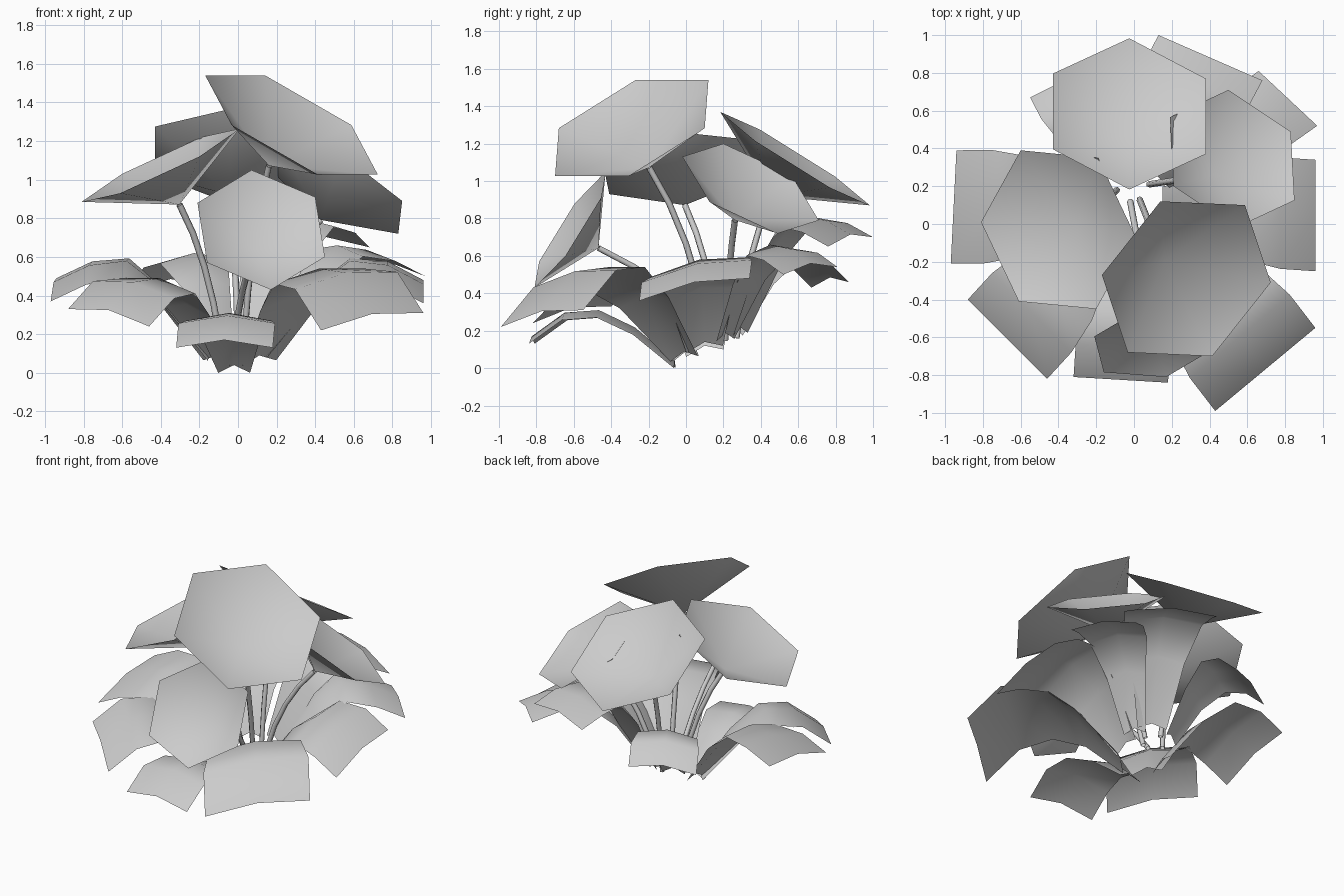
import bpy
from mathutils import Vector as V

if "Cube" in bpy.data.objects:
    bpy.data.objects.remove(bpy.data.objects["Cube"])


def mesh_object(name, verts, faces):
    me = bpy.data.meshes.new(name)
    me.from_pydata([tuple(v) for v in verts], [], faces)
    for p in me.polygons:
        p.use_smooth = True
    ob = bpy.data.objects.new(name, me)
    bpy.context.collection.objects.link(ob)
    return ob


def stem(name, base, tip, radius=0.017):
    base, tip = V(base), V(tip)
    d = tip - base
    ctrl = base + V((d.x * 0.3, d.y * 0.3, d.z * 0.62))
    pts = [base * (1 - t) ** 2 + ctrl * 2 * t * (1 - t) + tip * t * t
           for t in (0, 0.25, 0.5, 0.75, 1)]
    cu = bpy.data.curves.new(name, 'CURVE')
    cu.dimensions = '3D'
    cu.bevel_depth = radius
    cu.bevel_resolution = 1
    sp = cu.splines.new('POLY')
    sp.points.add(len(pts) - 1)
    for p, co in zip(sp.points, pts):
        p.co = (*co, 1)
    bpy.context.collection.objects.link(bpy.data.objects.new(name, cu))


def flower(i, centre, a, b, base):
    # open six-sided funnel: a and b are two neighbouring rim offsets
    c, a, b = V(centre), V(a), V(b)
    n = a.cross(b).normalized()
    if n.z < 0:
        n = -n
    apex = c - n * 0.5 * a.length
    rim = [c + o for o in (a, b, b - a, -a, -b, a - b)]
    mesh_object(f"flower_{i}", rim + [apex],
                [(k, (k + 1) % 6, 6) for k in range(6)])
    stem(f"flower_stem_{i}", base, apex)


def leaf(i, base, c1, c2, peak):
    # arched leaf: narrow base, rising to a peak, drooping to tip edge c1-c2
    base, c1, c2 = V(base), V(c1), V(c2)
    tip = (c1 + c2) / 2
    side = c2 - c1
    rise = peak - 0.03 - base.z
    rows = [(0, base.z, 0.33), (0.28, base.z + 0.66 * rise, 0.6),
            (0.53, base.z + rise, 0.88),
            (0.77, base.z + rise * 0.95, 1.0), (1, tip.z, 1.0)]
    verts, faces = [], []
    for t, z, w in rows:
        p = base.lerp(tip, t)
        p.z = z
        for s in (-0.5, 0, 0.5):
            verts.append(p + side * w * s + V((0, 0, 0.04 if s == 0 else 0)))
    for r in range(4):
        for k in range(2):
            q = r * 3 + k
            faces.append((q, q + 1, q + 4, q + 3))
    mesh_object(f"leaf_{i}", verts, faces)


# flowers: centre, two rim offsets, stem foot
flowers = [
    ((0.277, -0.29, 1.283), (-0.447, 0.02, 0.257), (-0.137, 0.41, 0.257), (0.03, 0.13, 0.15)),
    ((-0.025, 0.583, 1.12), (0, 0.4, -0.25), (0.405, 0.187, -0.155), (0.0, 0.27, 0.16)),
    ((-0.40, -0.03, 1.075), (-0.41, 0.04, -0.19), (-0.2, 0.42, -0.045), (-0.09, 0.18, 0.15)),
    ((0.12, -0.62, 0.74), (-0.05, 0.19, 0.31), (0.28, 0.165, 0.17), (-0.02, 0.12, 0.15)),
    ((0.52, 0.345, 0.96), (0.31, 0.145, -0.24), (-0.02, 0.365, -0.17), (0.08, 0.21, 0.15)),
]
for i, f in enumerate(flowers):
    flower(i, *f)

# leaves: foot, both tip corners, arch height
leaves = [
    ((-0.15, 0.10, 0.08), (-0.94, 0.39, 0.49), (-0.97, -0.21, 0.37), 0.57),
    ((-0.11, 0.00, 0.05), (-0.88, -0.40, 0.33), (-0.46, -0.82, 0.24), 0.48),
    ((-0.02, -0.06, 0.0), (-0.32, -0.81, 0.13), (0.18, -0.84, 0.13), 0.30),
    ((0.11, -0.01, 0.05), (0.43, -0.99, 0.22), (0.96, -0.55, 0.31), 0.53),
    ((0.15, 0.10, 0.10), (0.96, -0.25, 0.36), (0.96, 0.34, 0.48), 0.57),
    ((0.17, 0.21, 0.15), (0.97, 0.52, 0.50), (0.66, 0.81, 0.54), 0.65),
    ((0.09, 0.29, 0.18), (0.68, 0.76, 0.65), (0.13, 1.00, 0.70), 0.81),
    ((-0.09, 0.27, 0.17), (-0.15, 0.87, 0.46), (-0.55, 0.67, 0.43), 0.61),
]
for i, l in enumerate(leaves):
    leaf(i, *l)
